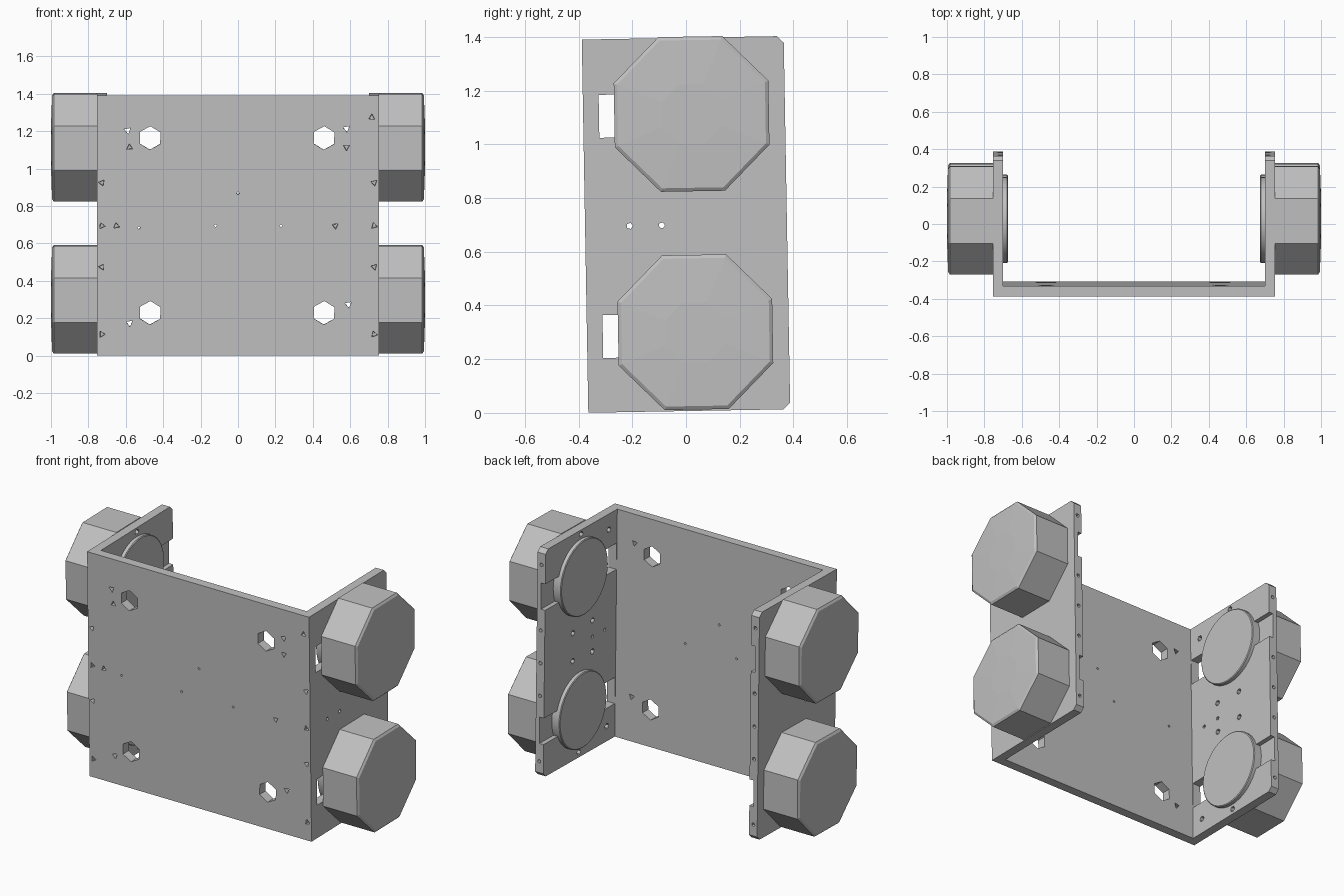
import bpy, bmesh, math
from mathutils import Matrix, Vector

cube = bpy.data.objects.get("Cube")
if cube:
    bpy.data.objects.remove(cube, do_unlink=True)

grey = bpy.data.materials.new("plain grey")
grey.use_nodes = True
GREY = (0.53, 0.53, 0.53, 1)
grey.diffuse_color = GREY
grey.node_tree.nodes["Principled BSDF"].inputs["Base Color"].default_value = GREY

# The whole chassis leans forward by about one degree
PIVOT = Vector((0, 0, 0.7))
TILT = (Matrix.Translation(PIVOT) @ Matrix.Rotation(math.radians(1), 4, 'X')
        @ Matrix.Translation(-PIVOT))


def add_box(bm, lo, hi):
    lo, hi = Vector(lo), Vector(hi)
    mat = Matrix.Translation((lo + hi) / 2) @ Matrix.Diagonal((*(hi - lo), 1))
    return bmesh.ops.create_cube(bm, size=1, matrix=mat)["verts"]


def add_lathe(bm, axis, y_or_x, z, rings, sides, turn=0.0):
    """Rings of (position along axis, radius), capped at both ends."""
    loops = []
    for pos, rad in rings:
        loop = []
        for i in range(sides):
            a = turn + math.tau * i / sides
            u, v = y_or_x + rad * math.cos(a), z + rad * math.sin(a)
            loop.append(bm.verts.new((pos, u, v) if axis == 'X' else (u, pos, v)))
        loops.append(loop)
    for a, b in zip(loops, loops[1:]):
        for i in range(sides):
            j = (i + 1) % sides
            bm.faces.new((a[i], a[j], b[j], b[i]))
    bm.faces.new(loops[0])
    bm.faces.new(loops[-1])


def make_object(name, bm, mirror=False, smooth=False):
    bmesh.ops.recalc_face_normals(bm, faces=bm.faces)
    mesh = bpy.data.meshes.new(name)
    bm.to_mesh(mesh)
    bm.free()
    mesh.materials.append(grey)
    ob = bpy.data.objects.new(name, mesh)
    bpy.context.collection.objects.link(ob)
    ob.matrix_world = TILT
    if mirror:
        ob.modifiers.new("Mirror", 'MIRROR')
    if smooth:
        bpy.ops.object.select_all(action='DESELECT')
        ob.select_set(True)
        bpy.context.view_layer.objects.active = ob
        bpy.ops.object.shade_smooth_by_angle(angle=math.radians(30))
    return ob


def cut(ob, bm):
    """Subtract the cutter mesh and bake the result."""
    cutter = make_object("cutter", bm)
    cutter.hide_render = True
    mod = ob.modifiers.new("Cut", 'BOOLEAN')
    mod.operation, mod.solver, mod.object = 'DIFFERENCE', 'EXACT', cutter
    bpy.context.view_layer.update()
    deps = bpy.context.evaluated_depsgraph_get()
    mesh = bpy.data.meshes.new_from_object(ob.evaluated_get(deps))
    ob.modifiers.clear()
    ob.data = mesh
    bpy.data.objects.remove(cutter, do_unlink=True)


def chamfer(bm, test, size):
    edges = [e for e in bm.edges if all(test(v.co) for v in e.verts)]
    bmesh.ops.bevel(bm, geom=edges, offset=size, segments=1, affect='EDGES')


BOTTOM, TOP = 0.007, 1.397
FRONT, BACK, INNER = -0.376, 0.376, -0.32
WHEEL_Y, WHEEL_Z = 0.028, (0.30, 1.113)

# Front plate with six-sided mounting holes and small three-sided screw holes
bm = bmesh.new()
add_box(bm, (-0.755, FRONT, BOTTOM), (0.755, INNER, TOP))
front = make_object("front_plate", bm)
bm = bmesh.new()
for x in (-0.47, 0.46):
    for z in (0.235, 1.17):
        add_lathe(bm, 'Y', x, z, [(-0.5, 0.063), (-0.2, 0.063)], 6, 0.5)
for x, z in ((-0.59, 1.21), (0.58, 1.22), (-0.58, 0.18), (0.59, 0.28)):
    add_lathe(bm, 'Y', x, z, [(-0.5, 0.02), (-0.2, 0.02)], 3, 0.7)
pits = [(s * 0.728, z) for s in (-1, 1) for z in (0.12, 0.48, 0.7, 0.93)]
pits += [(-0.65, 0.7), (0.52, 0.7), (-0.58, 1.12), (0.58, 1.12), (0.715, 1.28)]
for i, (x, z) in enumerate(pits):
    add_lathe(bm, 'Y', x, z, [(-0.4, 0.021), (-0.34, 0.016)], 3, i)
for x, z in ((-0.53, 0.69), (-0.12, 0.7), (0.23, 0.7), (0, 0.875)):
    add_lathe(bm, 'Y', x, z, [(-0.5, 0.008), (-0.2, 0.008)], 4)
cut(front, bm)

# Side plates: chamfered back corners, windows, cable channels and screw holes
bm = bmesh.new()
add_box(bm, (0.70, INNER, BOTTOM), (0.755, BACK, TOP))
chamfer(bm, lambda c: c.y > 0 and c.z > 1, 0.025)
chamfer(bm, lambda c: c.y > 0 and c.z < 0.1 and c.y > BACK - 0.001, 0.025)
side = make_object("side_plates", bm)
bm = bmesh.new()
for z in (0.29, 1.11):
    add_box(bm, (0.6, -0.317, z - 0.08), (0.9, -0.17, z + 0.08))
    add_box(bm, (0.6, 0.2, z - 0.08), (0.728, 0.5, z + 0.08))
for y in (-0.21, -0.09):
    add_lathe(bm, 'X', y, 0.7, [(0.6, 0.012), (0.9, 0.012)], 5)
for y, z in ((0.03, 0.04), (0.03, 1.37), (-0.09, 0.61), (-0.09, 0.8),
             (0.1, 0.62), (0.1, 0.79), (-0.24, 0.1), (-0.24, 1.3)):
    add_lathe(bm, 'X', y, z, [(0.65, 0.018), (0.735, 0.018)], 6)
for z in (0.1, 0.5, 0.7, 0.9, 1.3):
    add_lathe(bm, 'Y', 0.728, z, [(0.34, 0.012), (0.45, 0.012)], 5)
cut(side, bm)
side.modifiers.new("Mirror", 'MIRROR')

for label, z in zip(("lower", "upper"), WHEEL_Z):
    # Eight-sided wheels with a chamfered rim and slightly domed cap
    bm = bmesh.new()
    r = 0.288 / math.cos(math.pi / 8)
    add_lathe(bm, 'X', WHEEL_Y, z,
              [(0.755, r), (0.985, r), (0.994, r - 0.014), (1.0, 0.12)],
              8, math.pi / 8)
    make_object(label + "_wheels", bm, mirror=True)
    # Round motor covers on the inside
    bm = bmesh.new()
    add_lathe(bm, 'X', WHEEL_Y, z,
              [(0.755, 0.23), (0.679, 0.23), (0.675, 0.225)], 40)
    make_object(label + "_motor_covers", bm, mirror=True, smooth=True)
